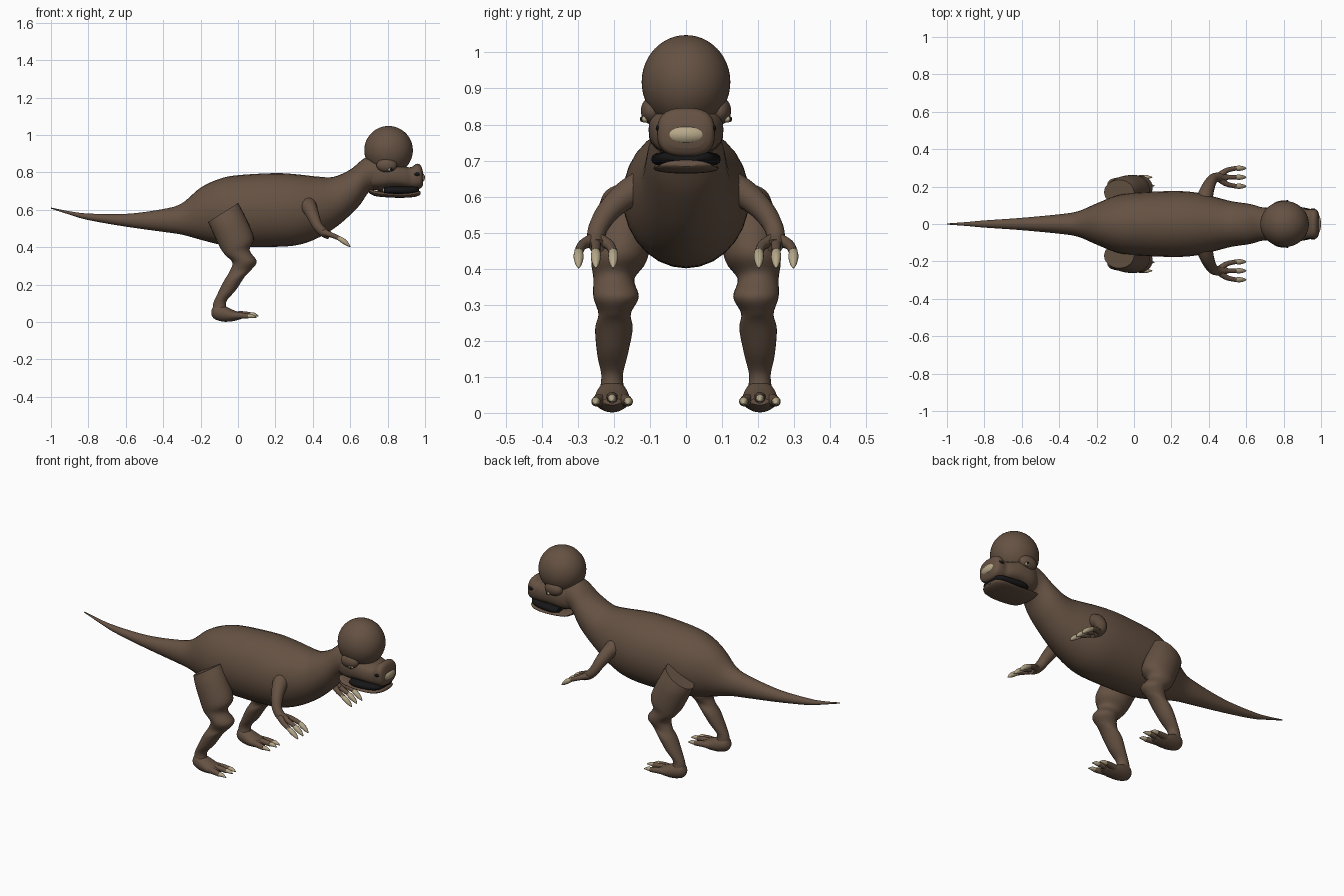
import bpy, bmesh, math
from mathutils import Vector

cube = bpy.data.objects.get("Cube")
if cube:
    bpy.data.objects.remove(cube, do_unlink=True)


def material(name, rgb):
    m = bpy.data.materials.new(name)
    m.use_nodes = True
    m.diffuse_color = (*rgb, 1)
    bsdf = m.node_tree.nodes["Principled BSDF"]
    bsdf.inputs["Base Color"].default_value = (*rgb, 1)
    bsdf.inputs["Roughness"].default_value = 0.8
    return m


SKIN = material("brown skin", (0.13, 0.083, 0.055))
HORN = material("pale horn", (0.47, 0.39, 0.25))
DARK = material("dark mouth", (0.008, 0.008, 0.009))


def finish(name, bm, mat):
    bmesh.ops.recalc_face_normals(bm, faces=bm.faces)
    me = bpy.data.meshes.new(name)
    bm.to_mesh(me)
    bm.free()
    me.materials.append(mat)
    me.shade_smooth()
    me.set_sharp_from_angle(angle=math.radians(45))
    ob = bpy.data.objects.new(name, me)
    bpy.context.collection.objects.link(ob)
    return ob


def smooth_rows(rows, steps):
    """Interpolate rows of numbers with a smooth spline."""
    out = []
    last = len(rows) - 1
    for i in range(last):
        a, b, c, d = (rows[max(0, min(last, i + k))] for k in (-1, 0, 1, 2))
        for s in range(steps):
            t = s / steps
            out.append([q + t * (r - p + t * (2 * p - 5 * q + 4 * r - w + t * (3 * (q - r) + w - p))) / 2
                        for p, q, r, w in zip(a, b, c, d)])
    return out + [list(rows[-1])]


def skin_rings(name, rings, mat, segs=28, power=2):
    """Loft rings, each given as centre and two half axes."""
    bm = bmesh.new()

    def shape(v):
        return math.copysign(abs(v) ** (2 / power), v)

    loops = []
    for centre, u, v in rings:
        angles = [math.tau * i / segs for i in range(segs)]
        loops.append([bm.verts.new(centre + u * shape(math.cos(a)) + v * shape(math.sin(a))) for a in angles])
    for a, b in zip(loops, loops[1:]):
        for i in range(segs):
            j = (i + 1) % segs
            bm.faces.new((a[i], a[j], b[j], b[i]))
    bm.faces.new(loops[0])
    bm.faces.new(loops[-1])
    return finish(name, bm, mat)


def loft(name, rows, mat=SKIN, side=1, y=0, steps=5, power=2):
    """Rows: outline point x, z; opposite point x, z; half width; sideways shift."""
    rings = []
    for x1, z1, x2, z2, w, dy in smooth_rows([(*r, 0)[:6] for r in rows], steps):
        rings.append((Vector(((x1 + x2) / 2, side * (y + dy), (z1 + z2) / 2)),
                      Vector(((x1 - x2) / 2, 0, (z1 - z2) / 2)), Vector((0, w, 0))))
    return skin_rings(name, rings, mat, power=power)


def upright(rows):
    """Rows of x, top, bottom, half width as upright sections."""
    return [(x, t, x, b, w) for x, t, b, w in rows]


def tube(name, rows, mat=SKIN, side=1, steps=5, segs=16):
    """Round tube through rows of x, y, z, radius."""
    rows = smooth_rows(rows, steps)
    pts = [Vector((r[0], side * r[1], r[2])) for r in rows]
    rings = []
    for i, p in enumerate(pts):
        t = (pts[min(i + 1, len(pts) - 1)] - pts[max(i - 1, 0)]).normalized()
        u = t.cross(Vector((0.3, 0, 1))).normalized()
        rings.append((p, u * rows[i][3], t.cross(u) * rows[i][3]))
    return skin_rings(name, rings, mat, segs)


def ball(name, centre, radii, mat=SKIN, segs=32):
    bm = bmesh.new()
    bmesh.ops.create_uvsphere(bm, u_segments=segs, v_segments=segs // 2, radius=1)
    bmesh.ops.scale(bm, vec=radii, verts=bm.verts)
    bmesh.ops.translate(bm, vec=centre, verts=bm.verts)
    return finish(name, bm, mat)


# Tail, torso and neck in one sweep
trunk = upright([(-1, .612, .606, .003), (-.9, .592, .574, .01), (-.8, .58, .545, .019),
                 (-.6, .578, .51, .033), (-.4, .604, .482, .052), (-.3, .635, .467, .068),
                 (-.2, .718, .44, .11), (-.1, .765, .415, .15), (0, .785, .403, .167),
                 (.2, .796, .402, .176), (.32, .789, .412, .17)])
trunk += [(.42, .778, .42, .446, .148), (.51, .776, .53, .512, .122), (.6, .815, .64, .612, .107),
          (.675, .875, .71, .703, .088), (.75, .9, .78, .69, .09)]
loft("trunk", trunk)

# Head
ball("skull_dome", (.805, 0, .918), (.13, .123, .13), segs=48)
loft("upper_jaw", upright([(.70, .86, .715, .075), (.76, .86, .712, .1), (.83, .85, .719, .103),
                           (.89, .832, .716, .092), (.925, .828, .711, .079), (.955, .846, .71, .08),
                           (.978, .836, .716, .074), (.99, .80, .735, .052)]), power=2.7)
loft("lower_jaw", upright([(.70, .715, .69, .06), (.74, .702, .672, .085), (.85, .69, .664, .09),
                           (.93, .695, .667, .084), (.965, .702, .675, .062), (.977, .694, .684, .03)]))
loft("mouth_lining", upright([(.78, .722, .685, .08), (.82, .726, .682, .096), (.9, .726, .682, .087),
                              (.95, .726, .69, .073), (.968, .72, .7, .05)]), DARK, power=3)
ball("beak_plate", (.958, 0, .772), (.042, .072, .034), HORN)

for side, label in ((1, "left"), (-1, "right")):
    # Face details
    ball(label + "_cheek", (.795, side * .095, .838), (.055, .03, .038))
    ball(label + "_eye", (.815, side * .114, .815), (.015, .012, .01), HORN, 16)
    ball(label + "_pupil", (.819, side * .122, .815), (.007, .006, .008), DARK, 12)
    ball(label + "_nostril", (.957, side * .075, .79), (.016, .009, .01), DARK, 16)

    # Leg: blunt-topped thigh, knee, calf and ankle
    loft(label + "_leg", [(-.16, .535, 0, .635, .066, -.03), (-.14, .49, .04, .56, .08, -.025),
                          (-.10, .405, .085, .45, .078, -.015), (-.07, .36, .062, .385, .057, 0),
                          (-.03, .318, .1, .325, .063, -.006), (-.045, .27, .072, .28, .045, -.002),
                          (-.075, .22, .038, .245, .052, 0), (-.11, .15, -.012, .17, .042, .004),
                          (-.132, .1, -.062, .11, .03, .005), (-.135, .055, -.06, .06, .035, .005)],
         side=side, y=.2)
    loft(label + "_foot", upright([(-.143, .06, .04, .012), (-.125, .09, .016, .033), (-.08, .088, .002, .045),
                                   (-.03, .066, .004, .05), (.01, .05, .014, .046), (.03, .042, .022, .025)]),
         side=side, y=.205)

    # Arm
    tube(label + "_arm", [(.37, .11, .63, .05), (.385, .165, .605, .04), (.405, .215, .56, .032),
                          (.425, .243, .515, .027), (.455, .25, .482, .025), (.49, .246, .462, .022)], side=side)

    # Three toes and three fingers, each with a claw
    for i, name in enumerate(("inner", "middle", "outer")):
        k = i - 1
        toe_y = .205 + k * .045
        lift = .008 * (1 - abs(k))
        reach = .012 * (1 - abs(k))
        tube(f"{label}_{name}_toe", [(-.03, .205 + k * .028, .035, .02), (.02, toe_y - k * .006, .034 + lift, .016),
                                     (.055 + reach, toe_y, .031 + lift, .013)], side=side)
        tube(f"{label}_{name}_toe_claw", [(.045 + reach, toe_y, .031 + lift, .011), (.07 + reach, toe_y, .032 + lift, .011),
                                          (.098 + reach, toe_y, .024 + lift, .002)], HORN, side)
        tip_y = .25 + k * .048
        tube(f"{label}_{name}_finger", [(.455, .25 + k * .006, .48, .02), (.495, .25 + k * .036, .467, .014),
                                        (.545, tip_y, .446, .012)], side=side)
        tube(f"{label}_{name}_finger_claw", [(.535, tip_y, .451, .011), (.562, tip_y, .434, .014),
                                             (.585, tip_y, .416, .01), (.6, tip_y, .402, .002)], HORN, side)
